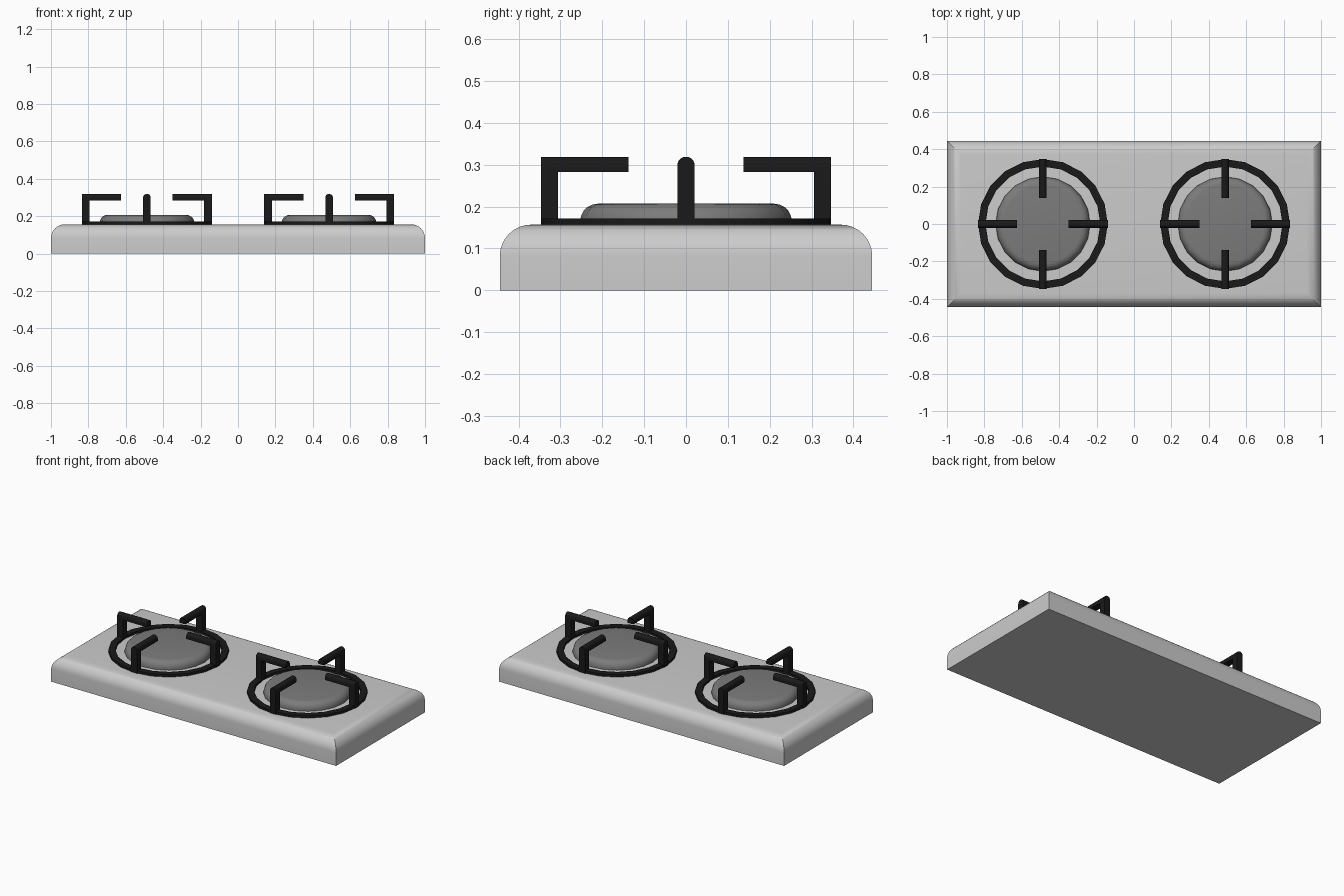
import bpy, bmesh
from math import pi, sin, cos

if "Cube" in bpy.data.objects:
    bpy.data.objects.remove(bpy.data.objects["Cube"])

def material(name, v):
    m = bpy.data.materials.new(name)
    m.diffuse_color = (v, v, v, 1)
    m.use_nodes = True
    m.node_tree.nodes["Principled BSDF"].inputs["Base Color"].default_value = m.diffuse_color
    return m

iron = material("black_iron", 0.01)
burner_grey = material("burner_grey", 0.2)

def finish(name, bm, mat=None, loc=(0, 0, 0), rot=0):
    bmesh.ops.recalc_face_normals(bm, faces=bm.faces)
    me = bpy.data.meshes.new(name)
    bm.to_mesh(me)
    bm.free()
    ob = bpy.data.objects.new(name, me)
    bpy.context.collection.objects.link(ob)
    ob.location = loc
    ob.rotation_euler.z = rot
    if mat:
        me.materials.append(mat)
    bpy.context.view_layer.objects.active = ob
    ob.select_set(True)
    bpy.ops.object.shade_smooth_by_angle(angle=0.6)
    ob.select_set(False)
    return ob

def lathe(name, profile, n, closed, mat, x):
    # revolve an (r, z) profile into n sides
    bm = bmesh.new()
    rings = [[bm.verts.new((r * cos(2 * pi * i / n), r * sin(2 * pi * i / n), z))
              for i in range(n)] for r, z in profile]
    pairs = list(zip(rings, rings[1:]))
    if closed:
        pairs.append((rings[-1], rings[0]))
    else:
        bm.faces.new(rings[0])
        bm.faces.new(rings[-1])
    for a, b in pairs:
        for i in range(n):
            j = (i + 1) % n
            bm.faces.new((a[i], a[j], b[j], b[i]))
    return finish(name, bm, mat, (x, 0, 0))

TOP = 0.157

# Hob body: box with rounded top edges and sharp mitred corners
bm = bmesh.new()
bmesh.ops.create_cube(bm, size=1)
for v in bm.verts:
    v.co = (v.co.x * 2, v.co.y * 0.89, (v.co.z + 0.5) * TOP)
edges = [e for e in bm.edges if all(v.co.z > 0.1 for v in e.verts)]
bmesh.ops.bevel(bm, geom=edges, offset=0.075, segments=8, profile=0.5, affect='EDGES')
finish("hob_body", bm)

# Arm: L profile extruded across its width, with the top edges rounded
def arm(name, x, rot):
    bm = bmesh.new()
    h, w, top = 0.347, 0.0205, 0.319
    pts = [(h, TOP), (h, top), (0.138, top), (0.138, 0.283), (0.306, 0.283), (0.306, TOP)]
    f = bm.faces.new([bm.verts.new((px, -w, pz)) for px, pz in pts])
    ext = bmesh.ops.extrude_face_region(bm, geom=[f])["geom"]
    for v in ext:
        if isinstance(v, bmesh.types.BMVert):
            v.co.y = w
    edges = [e for e in bm.edges if all(v.co.z > 0.31 for v in e.verts)
             and abs(e.verts[0].co.y - e.verts[1].co.y) < 1e-4]
    bmesh.ops.bevel(bm, geom=edges, offset=0.0195, segments=5, profile=0.5, affect='EDGES')
    finish(name, bm, iron, (x, 0, 0), rot)

for side, x in (("left", -0.487), ("right", 0.487)):
    # Burner plate with a rounded rim
    rim = [(0.211 + 0.042 * cos(a * pi / 10), 0.165 + 0.042 * sin(a * pi / 10)) for a in range(6)]
    lathe(side + "_burner", [(0.253, TOP - 0.002)] + rim, 20, False, burner_grey, x)
    # Flat support ring
    lathe(side + "_support_ring", [(0.347, TOP - 0.002), (0.347, 0.172), (0.307, 0.172),
                                   (0.307, TOP - 0.002)], 20, True, iron, x)
    for i in range(4):
        arm(f"{side}_support_arm_{i + 1}", x, i * pi / 2)
